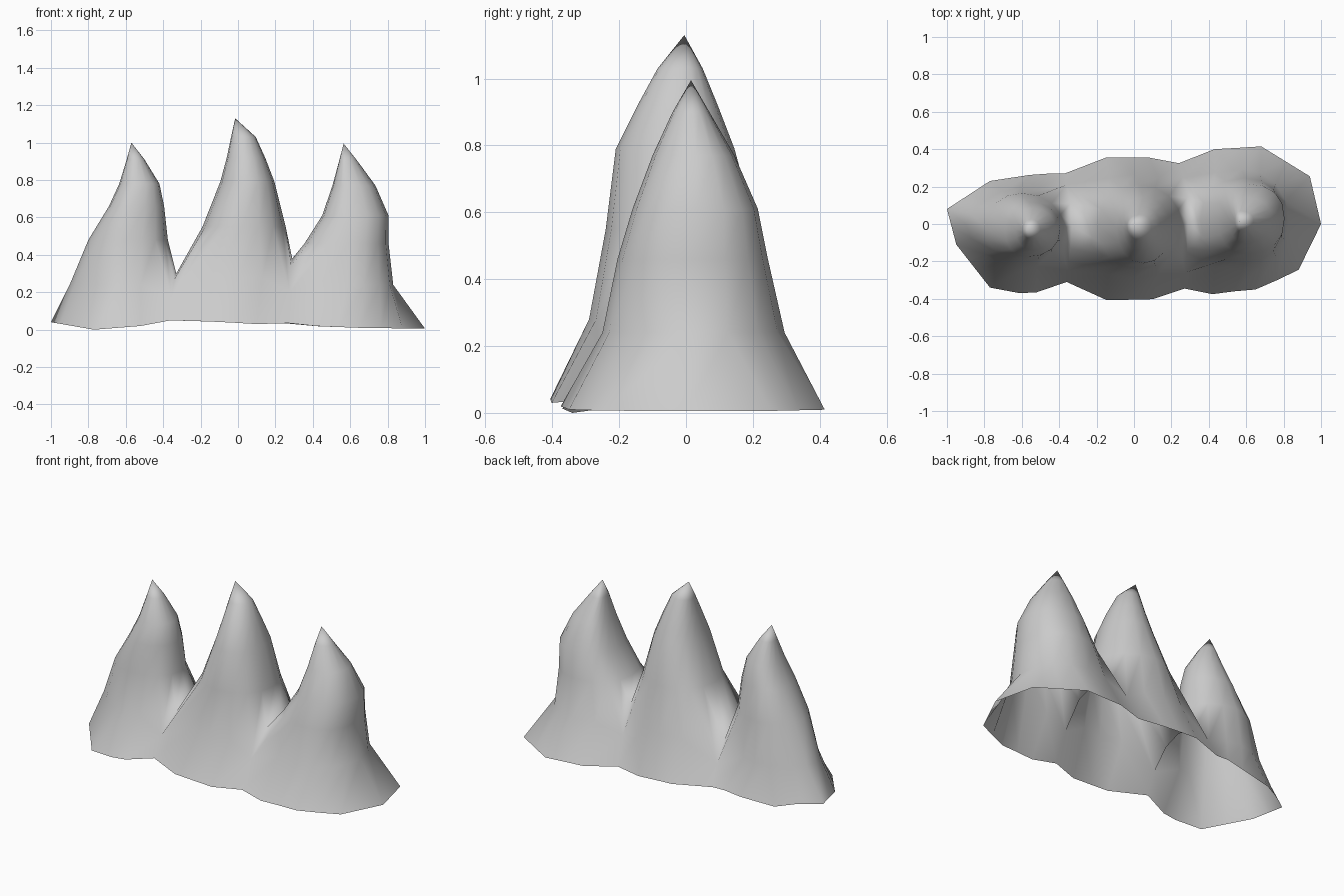
import bpy, bmesh, math

SIDES = 16
# wavy height of the lower rim along x
RIM_Z = ((-1.0, 0.04), (-0.77, 0.0), (-0.52, 0.02), (-0.36, 0.05), (-0.1, 0.042),
         (0.1, 0.03), (0.27, 0.035), (0.43, 0.018), (0.65, 0.01), (1.01, 0.005))
# valleys: section points from front to back between neighbouring peaks
VALLEY_L = ((-0.36, -0.31, 0.05), (-0.355, -0.25, 0.17), (-0.34, -0.13, 0.27), (-0.33, -0.01, 0.30),
            (-0.34, 0.11, 0.27), (-0.36, 0.21, 0.17), (-0.37, 0.27, 0.05))
VALLEY_R = ((0.27, -0.345, 0.035), (0.275, -0.26, 0.20), (0.285, -0.13, 0.34), (0.29, 0.01, 0.38),
            (0.285, 0.14, 0.34), (0.26, 0.25, 0.20), (0.24, 0.325, 0.035))


def rim_height(x, y):
    lift = 0.02 if y > 0.1 and x < -0.4 else 0.0
    for (x0, z0), (x1, z1) in zip(RIM_Z, RIM_Z[1:]):
        if x <= x1:
            return z0 + (z1 - z0) * (x - x0) / (x1 - x0) + lift
    return RIM_Z[-1][1]


def spow(v, p):
    return math.copysign(abs(v) ** p, v)


def peak(bm, apex, rings, rim, to_left=None, to_right=None):
    """Loft a peak from its rim; rings are z, centre, x and y limits, squareness.
    Columns facing a valley start on the valley section."""
    loops = []
    for z, cx, cy, l, r, f, b, p in rings:
        loop = []
        for i in range(SIDES):
            a = 2 * math.pi * i / SIDES
            c, s = spow(math.cos(a), p), spow(math.sin(a), p)
            loop.append([cx + c * (r - cx if c > 0 else cx - l),
                         cy + s * (b - cy if s > 0 else cy - f), z])
        loops.append(loop)
    base = {i: (x, y, rim_height(x, y)) for i, (x, y) in rim.items()}
    inner = set()
    for valley, cols in ((to_right, (14, 15, 0, 1, 2)), (to_left, (10, 9, 8, 7, 6))):
        if valley:
            for k, i in enumerate(cols):
                loops[0][i] = valley[k + 1]
            base[cols[0]], base[cols[-1]] = valley[0], valley[-1]
            inner |= {frozenset(q) for q in zip(cols, cols[1:])}
    foot = {i: bm.verts.new(q) for i, q in base.items()}
    loops = [foot] + [[bm.verts.new(q) for q in lp] for lp in loops]
    tip = bm.verts.new(apex)
    for i in range(SIDES):
        j = (i + 1) % SIDES
        for k, (lo, hi) in enumerate(zip(loops, loops[1:])):
            if k or frozenset((i, j)) not in inner:
                bm.faces.new((lo[i], lo[j], hi[j], hi[i]))
        bm.faces.new((loops[-1][i], loops[-1][j], tip))


bm = bmesh.new()
# left peak
pts = ((-0.45, 0.27), (-0.56, 0.262), (-0.77, 0.23), (-0.885, 0.155), (-1.0, 0.08), (-0.975, -0.015),
       (-0.95, -0.11), (-0.86, -0.225), (-0.77, -0.34), (-0.61, -0.37), (-0.52, -0.365))
peak(bm, (-0.57, -0.03, 1.0), (
    (0.24, -0.61, 0.0, -0.90, -0.31, -0.25, 0.195, 1.25),
    (0.48, -0.60, -0.02, -0.80, -0.375, -0.20, 0.165, 1.0),
    (0.66, -0.57, -0.03, -0.69, -0.395, -0.175, 0.12, 0.9),
    (0.78, -0.54, -0.03, -0.635, -0.42, -0.14, 0.085, 0.95),
    (0.91, -0.55, -0.03, -0.595, -0.50, -0.08, 0.025, 0.95)),
    dict(zip(range(3, 14), pts)), to_right=VALLEY_L)
# middle peak
pts = ((0.08, 0.355), (-0.03, 0.355), (-0.15, 0.355), (-0.15, -0.405), (-0.03, -0.405), (0.1, -0.402))
peak(bm, (-0.015, -0.005, 1.13), (
    (0.28, 0.0, 0.0, -0.345, 0.325, -0.29, 0.265, 0.95),
    (0.55, 0.02, -0.01, -0.19, 0.255, -0.24, 0.21, 0.95),
    (0.79, 0.05, -0.02, -0.095, 0.195, -0.21, 0.145, 0.95),
    (0.92, 0.04, -0.02, -0.06, 0.145, -0.145, 0.095, 0.95),
    (1.03, 0.03, -0.01, -0.037, 0.095, -0.085, 0.05, 0.95)),
    dict(zip((3, 4, 5, 11, 12, 13), pts)), to_left=VALLEY_L, to_right=VALLEY_R)
# right peak
pts = ((0.42, -0.375), (0.535, -0.36), (0.65, -0.35), (0.765, -0.30), (0.88, -0.245), (1.0, 0.0),
       (0.94, 0.255), (0.81, 0.335), (0.68, 0.415), (0.555, 0.407), (0.43, 0.40))
peak(bm, (0.565, 0.015, 0.995), (
    (0.24, 0.58, 0.02, 0.20, 0.83, -0.25, 0.295, 1.0),
    (0.46, 0.59, 0.02, 0.355, 0.805, -0.205, 0.245, 0.9),
    (0.61, 0.60, 0.03, 0.45, 0.805, -0.16, 0.215, 0.85),
    (0.77, 0.59, 0.03, 0.505, 0.735, -0.10, 0.145, 0.9),
    (0.90, 0.57, 0.02, 0.54, 0.64, -0.04, 0.07, 0.95)),
    dict(zip([i % SIDES for i in range(11, 22)], pts)), to_left=VALLEY_R)

# weld the peaks along their shared valleys into one open-bottomed shell
bmesh.ops.remove_doubles(bm, verts=bm.verts[:], dist=1e-4)
bmesh.ops.recalc_face_normals(bm, faces=bm.faces[:])
me = bpy.data.meshes.new("mountain_ridge")
bm.to_mesh(me)
bm.free()
ridge = bpy.data.objects.new("mountain_ridge", me)
bpy.context.collection.objects.link(ridge)
for p in me.polygons:
    p.use_smooth = True
